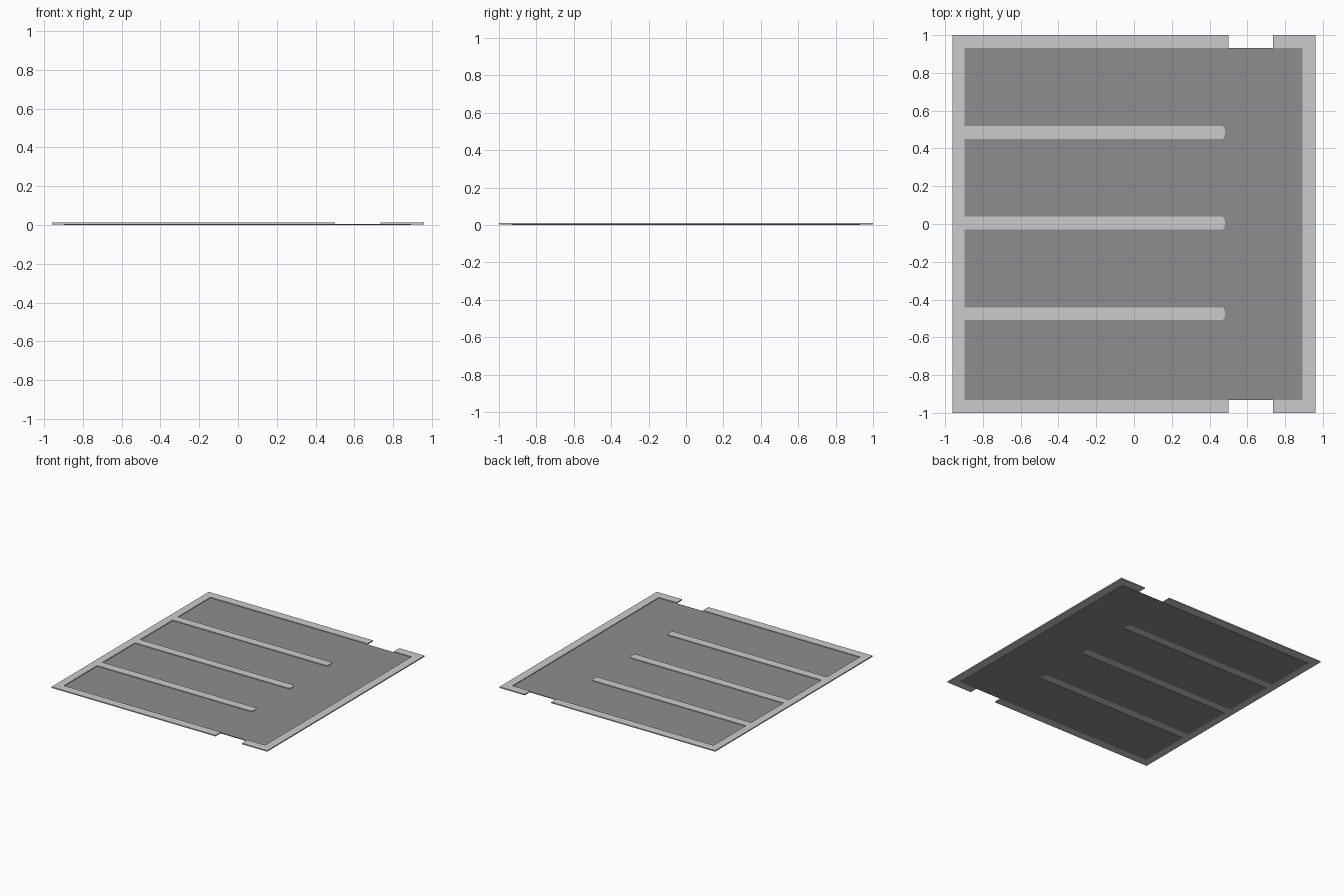
import bpy, bmesh, math

if "Cube" in bpy.data.objects:
    bpy.data.objects.remove(bpy.data.objects["Cube"])

X0, X1, Y1 = -0.96, 0.96, 1.0            # outer edge of the lot
IX0, IX1, IY = -0.897, 0.893, 0.931      # inner edge of the kerb
GAP0, GAP1 = 0.50, 0.735                 # driveway openings
ROWS = (-0.475, 0.005, 0.485)            # island centre lines
HALF, END, TIP = 0.034, 0.468, 0.482     # island half width, end and tip


def slab(name, outline, z0, z1, material):
    """Extrude a flat counter-clockwise outline from z0 to z1."""
    bm = bmesh.new()
    base = bm.faces.new([bm.verts.new((x, y, z0)) for x, y in outline])
    top = bmesh.ops.extrude_face_region(bm, geom=[base], use_keep_orig=True)["geom"]
    verts = [g for g in top if isinstance(g, bmesh.types.BMVert)]
    bmesh.ops.translate(bm, verts=verts, vec=(0, 0, z1 - z0))
    bmesh.ops.recalc_face_normals(bm, faces=bm.faces)
    bmesh.ops.triangulate(bm, faces=[f for f in bm.faces if len(f.verts) > 4])
    mesh = bpy.data.meshes.new(name)
    bm.to_mesh(mesh)
    bm.free()
    mesh.materials.append(material)
    obj = bpy.data.objects.new(name, mesh)
    bpy.context.collection.objects.link(obj)
    return obj


def colour(name, v):
    mat = bpy.data.materials.new(name)
    mat.diffuse_color = (v, v, v, 1)
    mat.use_nodes = True
    mat.node_tree.nodes["Principled BSDF"].inputs["Base Color"].default_value = mat.diffuse_color
    return mat


def islands():
    """Inner left edge from bottom to top, running out around each island."""
    pts = [(IX0, -IY)]
    for y in ROWS:
        pts.append((IX0, y - HALF))
        for i in range(7):               # softly rounded nose
            a = math.radians(-90 + 30 * i)
            pts.append((END + (TIP - END) * math.cos(a), y + HALF * math.sin(a)))
        pts.append((IX0, y + HALF))
    return pts + [(IX0, IY)]


asphalt = colour("asphalt", 0.27)
concrete = colour("concrete", 0.8)
edge = islands()

# Sunken paving, cut out around the islands
slab("paving", [(IX1, IY)] + edge[::-1] + [(IX1, -IY)], 0.0, 0.006, asphalt)

# Long kerb on the left, with the three islands attached
slab("kerb_with_islands",
     [(X0, -Y1), (GAP0, -Y1), (GAP0, -IY)] + edge
     + [(GAP0, IY), (GAP0, Y1), (X0, Y1)], 0.003, 0.012, concrete)

# Short kerb on the right
slab("end_kerb",
     [(GAP1, -Y1), (X1, -Y1), (X1, Y1), (GAP1, Y1),
      (GAP1, IY), (IX1, IY), (IX1, -IY), (GAP1, -IY)], 0.003, 0.012, concrete)
